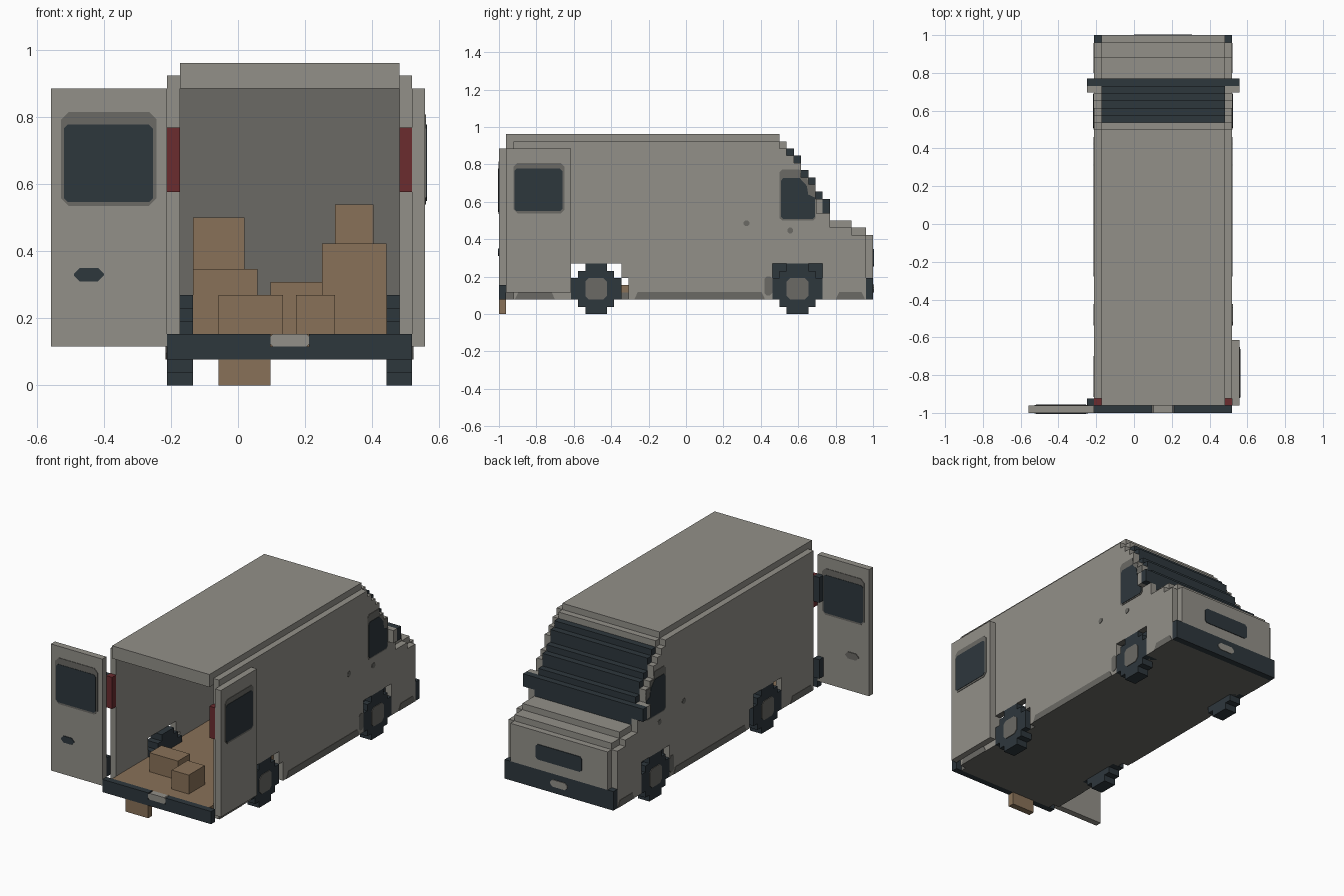
import bpy, bmesh, math
from mathutils import Vector

if "Cube" in bpy.data.objects:
    bpy.data.objects.remove(bpy.data.objects["Cube"], do_unlink=True)

U = 1 / 26                       # one block
ORIGIN = Vector((14.5, 26, 0))   # block grid centre


def material(name, rgb):
    m = bpy.data.materials.new(name)
    m.use_nodes = True
    m.diffuse_color = (*rgb, 1)
    m.node_tree.nodes["Principled BSDF"].inputs["Base Color"].default_value = (*rgb, 1)
    return m


body = material("body grey", (0.29, 0.28, 0.25))
trim = material("dark grey", (0.145, 0.143, 0.13))
slate = material("slate", (0.027, 0.038, 0.046))
tan = material("cardboard tan", (0.25, 0.167, 0.098))
red = material("light red", (0.145, 0.025, 0.028))


def prism(name, pts, axis, a, b, mat, under=None):
    """Extrude a profile from a to b along an axis, in block units."""
    def place(p, d):
        v = {"x": (d, p[0], p[1]), "y": (p[0], d, p[1]), "z": (p[0], p[1], d)}[axis]
        return (Vector(v) - ORIGIN) * U
    bm = bmesh.new()
    low = [bm.verts.new(place(p, a)) for p in pts]
    high = [bm.verts.new(place(p, b)) for p in pts]
    bm.faces.new(low)
    bm.faces.new(high)
    n = len(pts)
    for i in range(n):
        j = (i + 1) % n
        bm.faces.new((low[i], low[j], high[j], high[i]))
    bmesh.ops.recalc_face_normals(bm, faces=bm.faces)
    me = bpy.data.meshes.new(name)
    me.materials.append(mat)
    if under:                    # second colour on downward faces
        me.materials.append(under)
        for f in bm.faces:
            f.material_index = int(f.normal.z < -0.5)
    bm.to_mesh(me)
    bm.free()
    ob = bpy.data.objects.new(name, me)
    bpy.context.collection.objects.link(ob)
    return ob


def box(name, x, y, z, mat, under=None):
    pts = [(x[0], y[0]), (x[1], y[0]), (x[1], y[1]), (x[0], y[1])]
    return prism(name, pts, "z", z[0], z[1], mat, under)


def rounded(a0, a1, b0, b1, c):
    """Rectangle with cut corners."""
    return [(a0 + c, b0), (a1 - c, b0), (a1, b0 + c), (a1, b1 - c),
            (a1 - c, b1), (a0 + c, b1), (a0, b1 - c), (a0, b0 + c)]


def stairs(runs):
    """Stepped outline from (start, end, height) runs."""
    return [p for s, e, h in runs for p in ((s, h), (e, h))]


def side_pair(name, pts, depth, mat):
    """Thin plate on both side walls."""
    prism("right_" + name, pts, "x", 9 - depth, 9.05, mat)
    prism("left_" + name, pts, "x", 27.95, 28 + depth, mat)


# Side walls with wheel arches
wall_top = stairs([(2, 39, 24), (39, 40, 23), (40, 41, 22), (41, 42, 21), (42, 43, 19),
                   (43, 44, 18), (44, 45, 16), (45, 46, 14), (46, 49, 12), (49, 51, 11)])
wall_base = [(51, 2), (45, 2), (45, 7), (38, 7), (38, 2), (18, 2), (18, 5),
             (17, 5), (17, 7), (10, 7), (10, 2), (2, 2)]
for name, a in (("right", 9), ("left", 27)):
    prism(name + "_wall", wall_top + wall_base, "x", a, a + 1, body, trim)

# Roof, floor and chassis
box("roof", (10, 27), (1, 39), (23, 25), body)
box("roof_lip", (10, 27), (39, 40), (22, 24), body)
box("cargo_floor", (10, 27), (1, 37), (3, 4), tan)
box("chassis", (10, 27), (1, 37), (2, 3), trim)

# Cab with stepped windscreen, bulkhead and bonnet
cab = stairs([(37, 40, 23), (40, 41, 23), (41, 42, 22), (42, 43, 20),
              (43, 44, 19), (44, 45, 17), (45, 46, 16)])
prism("windscreen_cab", cab + [(46, 2), (37, 2)], "x", 10, 27, slate, trim)
box("bulkhead", (10, 27), (36.8, 37), (4, 23), trim)
bonnet = stairs([(46, 49, 13), (49, 51, 12), (51, 52, 11)])
prism("bonnet", bonnet + [(52, 5), (51, 5), (51, 2), (46, 2)], "x", 10, 27, body, trim)
prism("grille", rounded(14.5, 22.5, 6.6, 9, 0.3), "y", 51.95, 52.1, slate)

# Bumpers with oval or square plates
box("cab_bumper", (9, 28), (51, 52), (2, 5), slate)
prism("cab_badge_plate", rounded(17, 20, 3, 4.1, 0.4), "y", 51.95, 52.1, body)
box("cargo_bumper_right", (9, 17), (0, 1), (2, 4), slate)
box("cargo_bumper_left", (20, 28), (0, 1), (2, 4), slate)
box("cargo_bumper_base", (17, 20), (0, 1), (2, 3), slate)
prism("number_plate", rounded(17, 20, 3, 4, 0.2), "y", 0, 1, body)
box("step", (13, 17), (0, 1), (0, 2), tan)

# Wheels with hub plates
disc = stairs([(-3.5, -2.5, 5), (-2.5, -1.5, 6), (-1.5, 1.5, 7), (1.5, 2.5, 6), (2.5, 3.5, 5)])
disc += [(-y, 7 - z) for y, z in disc]
for end, yc in (("cargo", 13.5), ("cab", 41.5)):
    tyre = [(y + yc, z) for y, z in disc]
    for side, a in (("right", 9), ("left", 26)):
        prism(f"{side}_{end}_wheel", tyre, "x", a, a + 2, slate)
    side_pair(end + "_hub", rounded(yc - 1.5, yc + 1.5, 2, 5, 0.5), 0.1, trim)

# Doors, one swung straight out and one folded against the wall
box("right_door", (0, 9), (0, 1), (3, 23), body)
box("left_door", (28, 29), (1, 10), (3, 23), body)
for face, s, y in (("outer", 1, 1), ("inner", -1, 0)):
    def on_door(part, pts, depth, mat):
        prism(f"{face}_door_{part}", pts, "y", y - 0.05 * s, y + depth * s, mat)
    on_door("window_frame", rounded(0.8, 8.2, 13.9, 21.2, 0.6), 0.08, trim)
    on_door("window", rounded(1, 7.9, 14.2, 20.2, 0.3), 0.14, slate)
    on_door("handle", rounded(1.8, 4.1, 8.05, 9.1, 0.45), 0.1, slate if s < 0 else trim)
prism("left_door_window_frame", rounded(2.05, 9.1, 14, 21, 0.5), "x", 28.95, 29.08, trim)
prism("left_door_window", rounded(2.15, 8.8, 14.3, 20.2, 0.3), "x", 28.95, 29.14, slate)
for z in ((4, 7), (16, 20)):
    box("door_hinge", (8, 9), (1, 2), z, slate)

# Tail lights
for x in (9, 27):
    box("tail_light", (x, x + 1), (1, 2), (15, 20), red)

# Cab side windows, skirts and small handles
side_pair("cab_window_frame", [(39, 13.3), (39.4, 13), (43.7, 13), (44, 13.3), (44, 17.9),
                               (43, 17.9), (42.9, 18.9), (42, 18.9), (41.8, 20.1),
                               (39.4, 20.1), (39, 19.7)], 0.08, trim)
side_pair("cab_window", [(39.2, 13.5), (39.5, 13.2), (43.6, 13.2), (43.9, 13.5), (43.9, 16.2),
                         (43, 16.6), (42.8, 17.8), (41.8, 18.9), (39.5, 18.9),
                         (39.2, 18.5)], 0.14, slate)
for y0, y1 in ((2.2, 7.8), (18.8, 37), (46.8, 50.9)):
    side_pair("skirt", [(y0, 2), (y1, 2), (y1 - 0.5, 3.05), (y0 + 0.5, 3.05)], 0.06, trim)
side_pair("arch_mark", rounded(36.9, 38, 2.6, 5.2, 0.3), 0.06, trim)
for y, z in ((34.4, 12.6), (40.5, 11.6)):
    side_pair("handle", rounded(y - 0.4, y + 0.4, z - 0.4, z + 0.4, 0.23), 0.08, trim)

# Mirrors
for name, x, arm in (("right", (8, 10), (8, 9)), ("left", (27, 29), (28, 29))):
    box(name + "_mirror", x, (45, 46), (14, 16), slate)
    box(name + "_mirror_glass", arm, (44.1, 45), (14, 16), body)

# Cargo boxes: x, y, z ranges
for x, y, z in (((11, 16), (27, 33), (4, 9)), ((11, 15), (28, 32), (9, 13)),
                ((13, 18), (6, 9), (4, 7)), ((17, 21), (21, 26), (4, 8)),
                ((19, 22), (3, 7), (4, 7)), ((21, 26), (18, 24), (4, 11)),
                ((22, 25), (19, 23), (11, 14))):
    box("cargo_box", x, y, z, tan)
